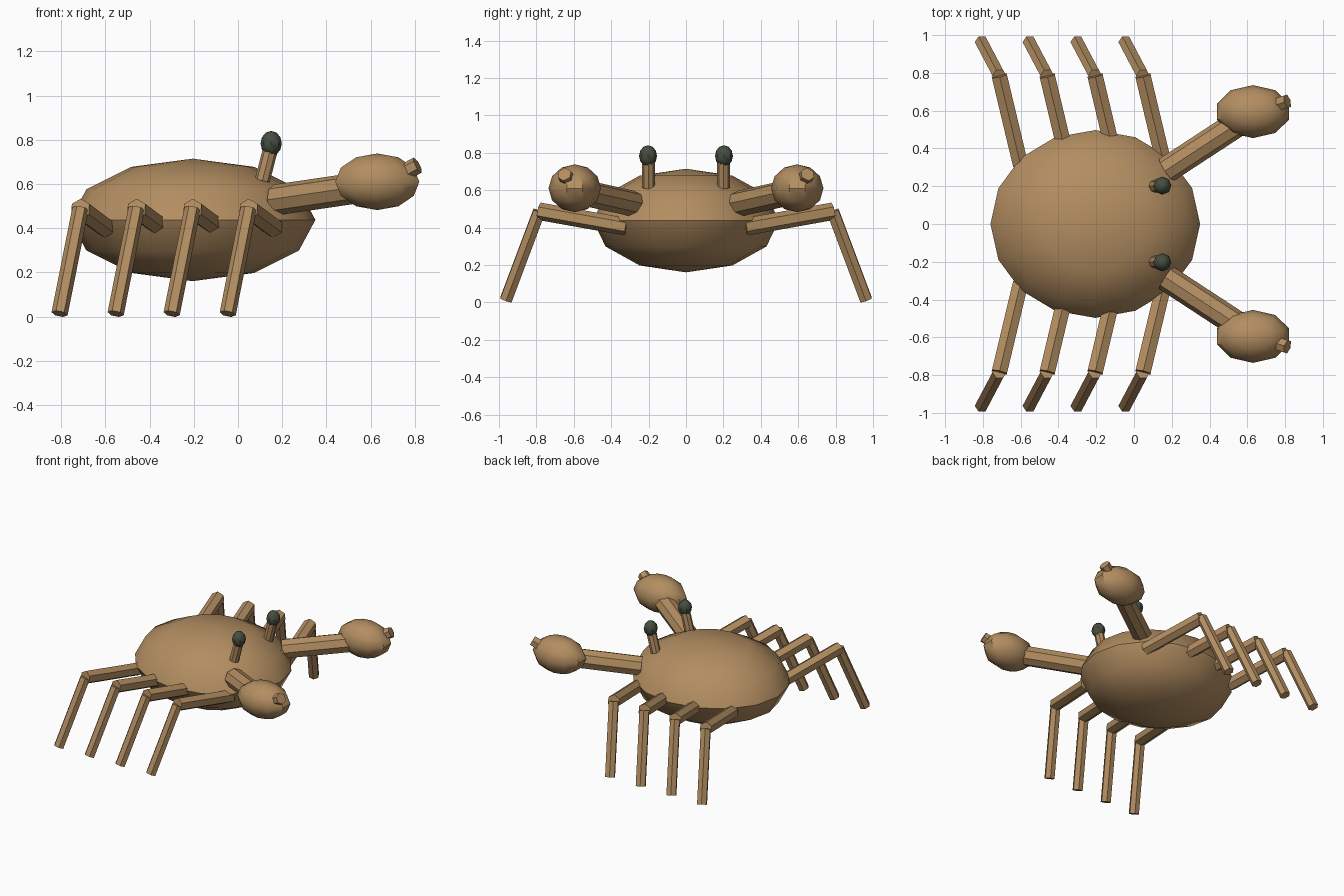
import bpy, math
from mathutils import Vector

if "Cube" in bpy.data.objects:
    bpy.data.objects.remove(bpy.data.objects["Cube"])


def material(name, color):
    m = bpy.data.materials.new(name)
    m.diffuse_color = color
    m.use_nodes = True
    m.node_tree.nodes["Principled BSDF"].inputs["Base Color"].default_value = m.diffuse_color
    return m


shell = material("shell_brown", (0.45, 0.27, 0.12, 1))
dark = material("eye_dark", (0.06, 0.075, 0.05, 1))


def finish(name, mat):
    ob = bpy.context.object
    ob.name = name
    ob.data.materials.append(mat)
    bpy.ops.object.transform_apply(location=False, rotation=False, scale=True)
    bpy.ops.object.shade_smooth_by_angle(angle=math.radians(40))
    return ob


def ellipsoid(name, center, radii, segments, rings, mat=shell):
    bpy.ops.mesh.primitive_uv_sphere_add(segments=segments, ring_count=rings,
                                         radius=1, location=center)
    bpy.context.object.scale = radii
    return finish(name, mat)


def rod(name, start, end, radius, sides, mat=shell):
    a, b = Vector(start), Vector(end)
    bpy.ops.mesh.primitive_cylinder_add(
        vertices=sides, radius=radius, depth=(b - a).length, location=(a + b) / 2,
        rotation=(b - a).to_track_quat('Z', 'Y').to_euler())
    return finish(name, mat)


# Body shell
ellipsoid("body", (-0.205, 0, 0.4375), (0.555, 0.497, 0.277), 16, 6)

for s, side in ((1, "left"), (-1, "right")):
    # Four walking legs, each with an upper and lower segment
    for i in range(4):
        x = -0.713 + 0.2535 * i
        knee = (x, s * 0.785, 0.487)
        rod(f"upper_leg_{side}_{i + 1}", (x + 0.112, s * 0.315, 0.403), knee, 0.047, 6)
        rod(f"lower_leg_{side}_{i + 1}", knee, (x - 0.094, s * 0.963, 0.013), 0.037, 6)

    # Claw arm, claw and pincer tip
    rod(f"claw_arm_{side}", (0.17, s * 0.285, 0.528), (0.56, s * 0.54, 0.585), 0.07, 8)
    ellipsoid(f"claw_{side}", (0.63, s * 0.595, 0.61), (0.2, 0.14, 0.128), 10, 6)
    rod(f"pincer_tip_{side}", (0.70, s * 0.615, 0.625), (0.812, s * 0.65, 0.685), 0.039, 6)

    # Eye stalk and eye
    rod(f"eye_stalk_{side}", (0.11, s * 0.2, 0.615), (0.15, s * 0.2, 0.77), 0.034, 8)
    ellipsoid(f"eye_{side}", (0.15, s * 0.203, 0.783), (0.048, 0.048, 0.057), 8, 6, dark)
